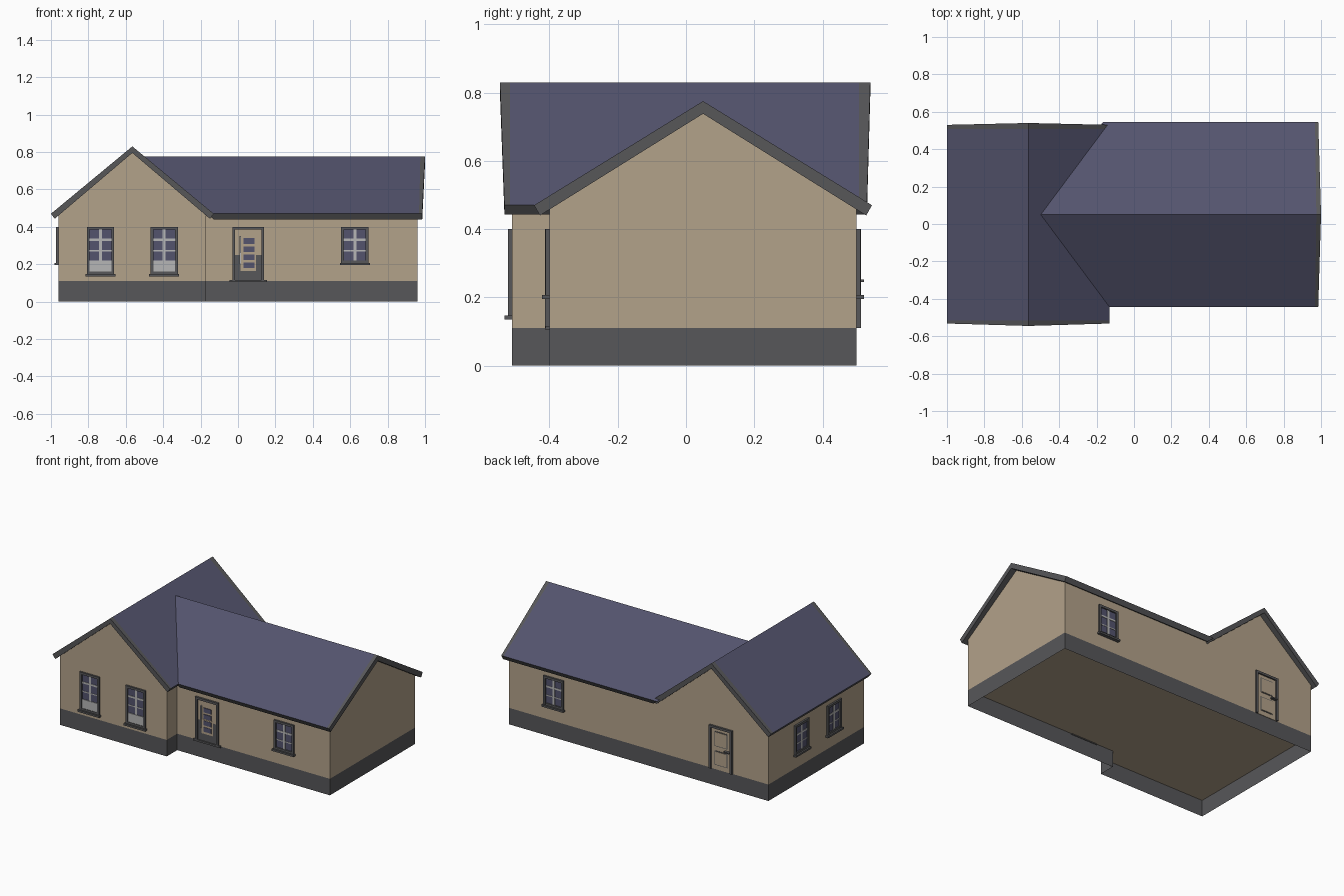
import bpy
import bmesh
from mathutils import Vector

if "Cube" in bpy.data.objects:
    bpy.data.objects.remove(bpy.data.objects["Cube"])


def material(name, color):
    m = bpy.data.materials.new(name)
    m.use_nodes = True
    m.diffuse_color = (*color, 1)
    m.node_tree.nodes["Principled BSDF"].inputs["Base Color"].default_value = (*color, 1)
    return m


MATS = [
    material("tan render", (0.45, 0.36, 0.255)),
    material("dark grey trim", (0.095, 0.095, 0.1)),
    material("slate blue", (0.088, 0.088, 0.155)),
    material("pale grey", (0.47, 0.47, 0.47)),
]
TAN, GREY, BLUE, PALE = range(4)
PLINTH = 0.11


def finish(name, bm, fix_normals=True):
    if fix_normals:
        bmesh.ops.recalc_face_normals(bm, faces=bm.faces)
    mesh = bpy.data.meshes.new(name)
    bm.to_mesh(mesh)
    bm.free()
    for m in MATS:
        mesh.materials.append(m)
    obj = bpy.data.objects.new(name, mesh)
    bpy.context.collection.objects.link(obj)
    return obj


def axis_point(axis, across, along, z):
    return (across, along, z) if axis == "y" else (along, across, z)


def loft(bm, rings):
    """Skin a list of closed rings of points and cap both ends."""
    rows = [[bm.verts.new(p) for p in ring] for ring in rings]
    n = len(rows[0])
    bays = []
    for a, b in zip(rows, rows[1:]):
        bays.append([bm.faces.new((a[i], a[(i + 1) % n], b[(i + 1) % n], b[i]))
                     for i in range(n)])
    bm.faces.new(rows[0])
    bm.faces.new(rows[-1])
    return bays


def gable_walls(name, axis, centre, half, eave, apex, start, end):
    profile = [(-half, PLINTH), (half, PLINTH), (half, eave), (0, apex), (-half, eave)]
    bm = bmesh.new()
    loft(bm, [[axis_point(axis, centre + u, t, z) for u, z in profile] for t in (start, end)])
    return finish(name, bm)


def gable_roof(name, axis, centre, top, under, stations, slate_bay, clip=None):
    """stations: (position at eave, position at ridge) along the roof."""
    (e, ze), ridge = top
    (f, zf), soffit = under
    profile = [(-e, ze), (0, ridge), (e, ze), (f, zf), (0, soffit), (-f, zf)]
    bm = bmesh.new()
    rings = [[axis_point(axis, centre + u, r if u == 0 else s, z) for u, z in profile]
             for s, r in stations]
    bays = loft(bm, rings)
    for f in bm.faces:
        f.material_index = GREY
    for face in bays[slate_bay][:2]:
        face.material_index = BLUE
    if clip:
        geom = bm.verts[:] + bm.edges[:] + bm.faces[:]
        bmesh.ops.bisect_plane(bm, geom=geom, plane_co=clip[0], plane_no=clip[1],
                               clear_inner=True)
        edges = [e for e in bm.edges if e.is_boundary]
        bmesh.ops.holes_fill(bm, edges=edges)
    return finish(name, bm)


# Walls of the gabled cross wing and the main wing
gable_walls("wing_walls", "y", -0.565, 0.395, 0.465, 0.80, -0.51, 0.50)
gable_walls("main_walls", "x", 0.05, 0.45, 0.459, 0.744, -0.17, 0.96)

# Open-bottomed plinth following the L-shaped outline
outline = [(-0.96, -0.51), (-0.17, -0.51), (-0.17, -0.40),
           (0.96, -0.40), (0.96, 0.50), (-0.96, 0.50)]
bm = bmesh.new()
low = [bm.verts.new((x, y, 0)) for x, y in outline]
high = [bm.verts.new((x, y, PLINTH)) for x, y in outline]
for i in range(len(outline)):
    j = (i + 1) % len(outline)
    bm.faces.new((low[i], low[j], high[j], high[i])).material_index = GREY
finish("plinth", bm, False)

# Roofs: slate slopes with grey verges and eaves
gable_roof("wing_roof", "y", -0.565, ((0.435, 0.47), 0.83), ((0.415, 0.443), 0.795),
           [(-0.532, -0.545), (-0.515, -0.515), (0.507, 0.507), (0.53, 0.54)], 1)
gable_roof("main_roof", "x", 0.05, ((0.495, 0.47), 0.775), ((0.478, 0.44), 0.738),
           [(-0.6, -0.6), (0.968, 0.975), (0.985, 1.0)], 0,
           clip=(Vector((-0.565, 0, 0.80)), Vector((0.36, 0, 0.435))))

# Wall planes that carry openings: map (across, height, outward) to space
FACES = {
    "wing_front": lambda u, z, d: (u, -0.51 - d, z),
    "main_front": lambda u, z, d: (u, -0.40 - d, z),
    "back": lambda u, z, d: (u, 0.50 + d, z),
    "left": lambda u, z, d: (-0.96 - d, u, z),
}


def fitting(name, wall, boxes):
    """boxes: (material, centre across, width, bottom, top, projection)."""
    bm = bmesh.new()
    put = FACES[wall]
    for mat, c, w, z0, z1, depth in boxes:
        a, b = c - w / 2, c + w / 2
        rings = [[put(a, z0, d), put(b, z0, d), put(b, z1, d), put(a, z1, d)]
                 for d in (-0.004, depth)]
        old = set(bm.faces)
        loft(bm, rings)
        for f in set(bm.faces) - old:
            f.material_index = mat
    return finish(name, bm)


def surround(c, w, z0, z1, t, depth):
    return [(GREY, c - (w - t) / 2, t, z0, z1, depth),
            (GREY, c + (w - t) / 2, t, z0, z1, depth),
            (GREY, c, w - t, z1 - t, z1, depth)]


def window(name, wall, c, sill, panel=False):
    w, top = 0.146, 0.40
    boxes = surround(c, w, sill, top, 0.015, 0.012)
    boxes += [(BLUE, c, w - 0.02, sill, top - 0.01, 0.003),
              (GREY, c, w - 0.02, sill + 0.01, sill + 0.025, 0.011),
              (GREY, c, w + 0.014, sill, sill + 0.012, 0.022),
              (PALE, c, 0.015, sill + 0.02, top - 0.012, 0.006),
              (PALE, c, w - 0.02, 0.325, 0.337, 0.0055),
              (PALE, c, w - 0.02, 0.268, 0.275, 0.005)]
    if panel:
        boxes.append((PALE, c, w - 0.028, sill + 0.02, 0.22, 0.0075))
    fitting(name, wall, boxes)


# Windows
window("wing_window_right", "wing_front", -0.735, 0.135, True)
window("wing_window_left", "wing_front", -0.395, 0.135, True)
window("main_window", "main_front", 0.625, 0.195)
window("back_window", "back", 0.625, 0.195)
for label, y in (("back", 0.155), ("front", -0.185)):
    window("side_window_" + label, "left", y, 0.195)

# Front door with a glazed tan leaf, grey lower part and threshold
c = 0.055
door = surround(c, 0.17, PLINTH, 0.40, 0.015, 0.013)
door += [(TAN, c, 0.15, 0.25, 0.39, 0.003),
         (GREY, c, 0.15, PLINTH, 0.25, 0.003),
         (TAN, c, 0.085, 0.165, 0.26, 0.005),
         (PALE, c - 0.043, 0.006, 0.20, 0.35, 0.012),
         (GREY, c, 0.20, 0.104, 0.116, 0.012)]
for k in range(4):
    z = 0.18 + k * 0.043
    door.append((BLUE, c + 0.003, 0.058, z, z + 0.03, 0.007))
fitting("front_door", "main_front", door)

# Back door with two moulded panels and a handle
c = -0.612
door = surround(c, 0.17, PLINTH, 0.40, 0.015, 0.013)
door += [(TAN, c, 0.15, PLINTH, 0.39, 0.003)]
for z0, z1 in ((0.14, 0.235), (0.265, 0.365)):
    door += [(GREY, c, 0.094, z0, z1, 0.005),
             (TAN, c, 0.084, z0 + 0.005, z1 - 0.005, 0.007)]
door += [(GREY, c - 0.05, 0.04, 0.245, 0.253, 0.022)]
fitting("back_door", "back", door)
